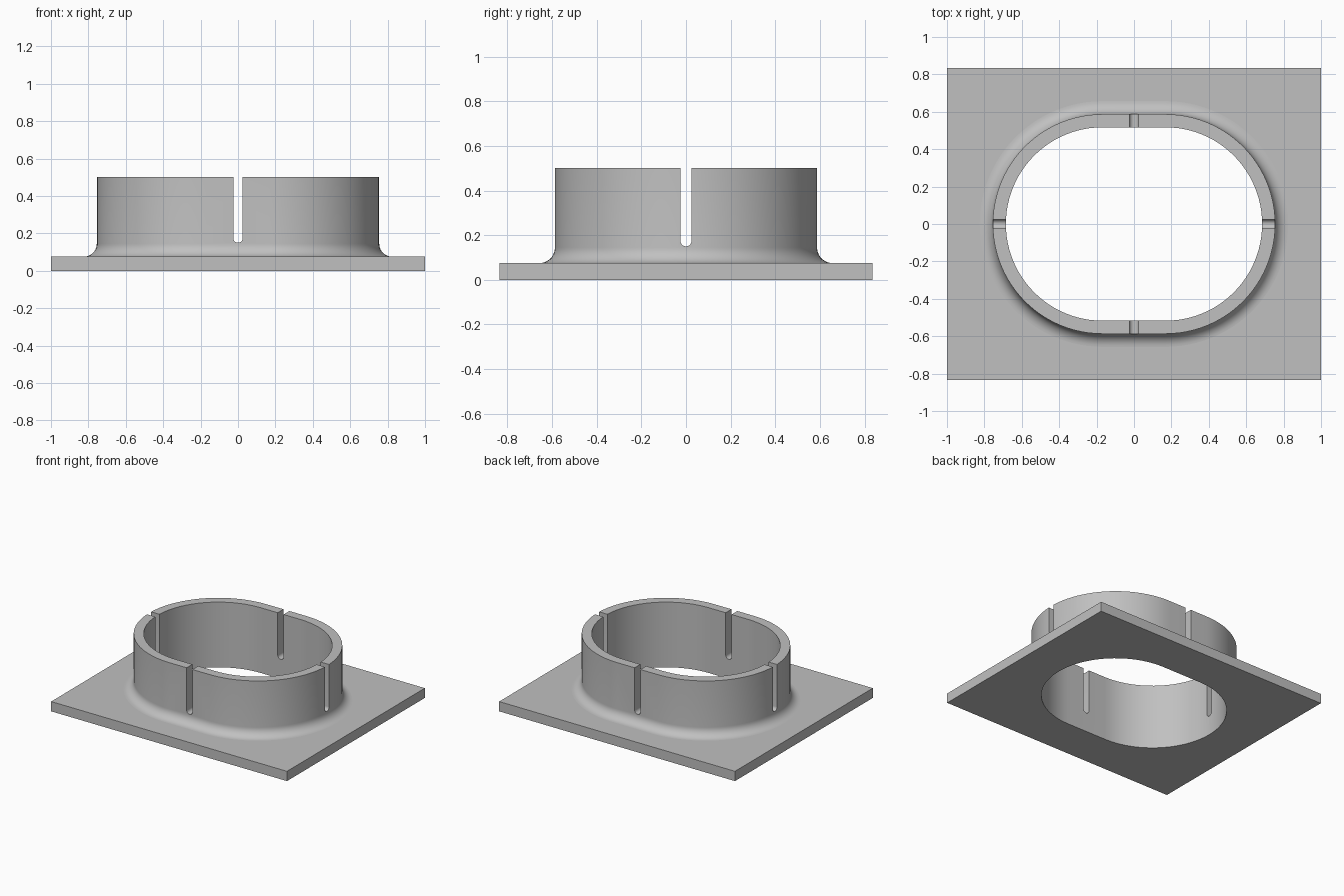
import bpy, bmesh
from math import sin, cos, pi, radians, atan2

cube = bpy.data.objects.get("Cube")
if cube:
    bpy.data.objects.remove(cube, do_unlink=True)

HALF_X, HALF_Y, PLATE = 1.0, 0.835, 0.075
FLAT, OUTER, INNER, TOP = 0.168, 0.587, 0.517, 0.5
FILLET, SLOT, SLOT_BOTTOM = 0.07, 0.025, 0.15
ARC = 48

grey = bpy.data.materials.new("light grey")
grey.use_nodes = True
grey.diffuse_color = (0.53, 0.53, 0.53, 1)
grey.node_tree.nodes["Principled BSDF"].inputs["Base Color"].default_value = (0.53, 0.53, 0.53, 1)


def stadium(r):
    """Outline of two half circles joined by straight sides."""
    pts = []
    for side in (1, -1):
        for i in range(ARC + 1):
            a = -pi / 2 + pi * i / ARC
            pts.append((side * (FLAT + r * cos(a)), side * r * sin(a)))
    return pts


def rectangle():
    """Plate outline with one point for every point of the collar."""
    pts = []
    for x, y in stadium(OUTER):
        k = min(HALF_X / max(abs(x), 1e-6), HALF_Y / max(abs(y), 1e-6))
        pts.append((x * k, y * k))
    for cx in (-HALF_X, HALF_X):
        for cy in (-HALF_Y, HALF_Y):
            n = min(range(len(pts)), key=lambda i: (pts[i][0] - cx) ** 2 + (pts[i][1] - cy) ** 2)
            pts[n] = (cx, cy)
    return pts


def new_object(name, bm):
    bmesh.ops.recalc_face_normals(bm, faces=bm.faces)
    mesh = bpy.data.meshes.new(name)
    bm.to_mesh(mesh)
    bm.free()
    mesh.materials.append(grey)
    obj = bpy.data.objects.new(name, mesh)
    bpy.context.collection.objects.link(obj)
    return obj


# Plate, fillet and collar as one closed loft
sections = [(rectangle(), 0), (rectangle(), PLATE)]
for i in range(11):
    a = pi / 2 * i / 10
    sections.append((stadium(OUTER + FILLET * (1 - sin(a))), PLATE + FILLET * (1 - cos(a))))
sections += [(stadium(OUTER), TOP), (stadium(INNER), TOP), (stadium(INNER), 0)]

bm = bmesh.new()
rings = [[bm.verts.new((x, y, z)) for x, y in pts] for pts, z in sections]
for r, ring in enumerate(rings):
    after = rings[(r + 1) % len(rings)]
    for i in range(len(ring)):
        j = (i + 1) % len(ring)
        bm.faces.new((ring[i], ring[j], after[j], after[i]))
body = new_object("flanged_collar", bm)


# Round-bottomed slots through the four sides of the collar
def slot_cutter(name, along_x):
    bm = bmesh.new()
    profile = [(SLOT, TOP + 0.1), (-SLOT, TOP + 0.1)]
    for i in range(17):
        a = pi + pi * i / 16
        profile.append((SLOT * cos(a), SLOT_BOTTOM + SLOT + SLOT * sin(a)))
    ends = []
    for d in (-1, 1):
        ends.append([bm.verts.new((d, w, z) if along_x else (w, d, z)) for w, z in profile])
        bm.faces.new(ends[-1])
    for i in range(len(profile)):
        j = (i + 1) % len(profile)
        bm.faces.new((ends[0][i], ends[0][j], ends[1][j], ends[1][i]))
    cutter = new_object(name, bm)
    cutter.hide_render = True
    return cutter


bpy.ops.object.select_all(action="DESELECT")
bpy.context.view_layer.objects.active = body
body.select_set(True)
for name, along_x in (("side_slot_cutter", True), ("front_slot_cutter", False)):
    cutter = slot_cutter(name, along_x)
    mod = body.modifiers.new("slots", "BOOLEAN")
    mod.operation = "DIFFERENCE"
    mod.solver = "EXACT"
    mod.object = cutter
    bpy.ops.object.modifier_apply(modifier=mod.name)
    bpy.data.objects.remove(cutter, do_unlink=True)

# Smooth curved walls, flat horizontal faces
bpy.ops.object.shade_smooth_by_angle(angle=radians(30))
for poly in body.data.polygons:
    if abs(poly.normal.z) > 0.999:
        poly.use_smooth = False
